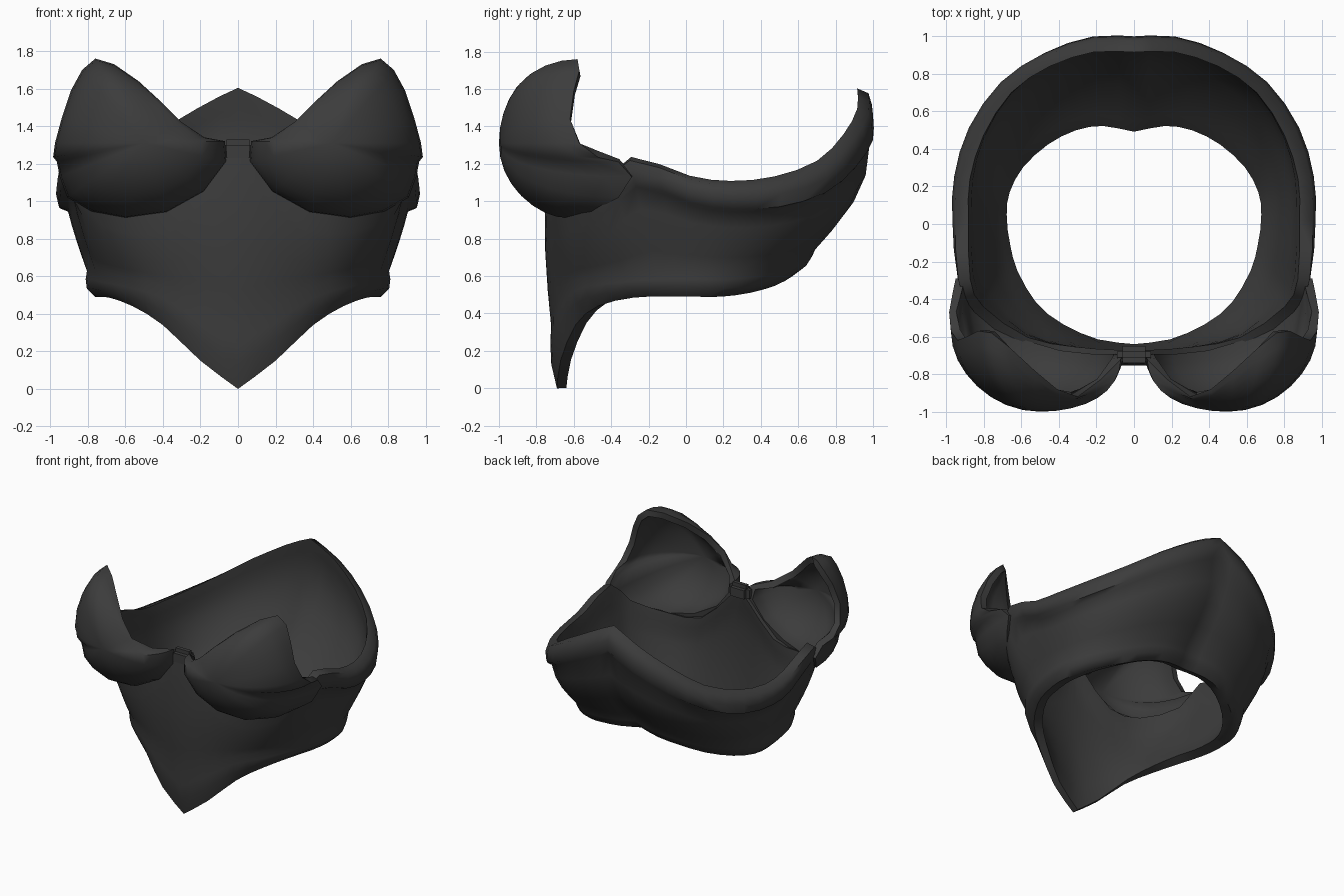
import bpy, bmesh, math
from mathutils import Vector

if "Cube" in bpy.data.objects:
    bpy.data.objects.remove(bpy.data.objects["Cube"])

leather = bpy.data.materials.new("dark_charcoal")
leather.diffuse_color = (0.045, 0.045, 0.045, 1)
leather.use_nodes = True
leather.node_tree.nodes["Principled BSDF"].inputs["Base Color"].default_value = leather.diffuse_color


def finish(name, bm, thickness=0.0):
    """Turn half a bmesh into a mirrored, smooth-shaded object."""
    mesh = bpy.data.meshes.new(name)
    bm.to_mesh(mesh)
    bm.free()
    mesh.materials.append(leather)
    ob = bpy.data.objects.new(name, mesh)
    bpy.context.collection.objects.link(ob)
    bpy.ops.object.select_all(action='DESELECT')
    bpy.context.view_layer.objects.active = ob
    ob.select_set(True)
    if thickness:
        mod = ob.modifiers.new("thickness", 'SOLIDIFY')
        mod.thickness = thickness
        mod.offset = -1
        bpy.ops.object.modifier_apply(modifier=mod.name)
    mod = ob.modifiers.new("mirror", 'MIRROR')
    mod.merge_threshold = 0.002
    bpy.ops.object.modifier_apply(modifier=mod.name)
    bpy.ops.object.shade_smooth_by_angle(angle=math.radians(60))
    return ob


def catmull(rows, steps):
    """Smooth rows of numbers with a Catmull-Rom spline."""
    pts = [rows[0]] + list(rows) + [rows[-1]]
    out = []
    for i in range(1, len(pts) - 2):
        for k in range(steps):
            t = k / steps
            out.append([0.5 * (2 * b + (c - a) * t + (2 * a - 5 * b + 4 * c - d) * t * t
                               + (3 * b - a - 3 * c + d) * t ** 3)
                        for a, b, c, d in zip(*pts[i - 1:i + 3])])
    return out + [list(rows[-1])]


# Bodice: hem xyz, top xyz, wall bow, hem roll height, top roll, hem roll, front to back
stations = [
    (0.00, -0.69, 0.00, 0.00, -0.73, 1.29, 0.04, 0.32, 0.00, 0.02),
    (0.20, -0.67, 0.15, 0.10, -0.73, 1.20, 0.04, 0.26, 0.00, 0.02),
    (0.40, -0.59, 0.34, 0.34, -0.71, 0.97, 0.03, 0.20, 0.00, 0.02),
    (0.56, -0.47, 0.44, 0.60, -0.65, 0.95, 0.03, 0.16, 0.00, 0.03),
    (0.68, -0.28, 0.485, 0.85, -0.47, 1.05, 0.02, 0.14, 0.00, 0.03),
    (0.735, -0.12, 0.49, 0.93, -0.30, 1.22, 0.01, 0.14, 0.02, 0.03),
    (0.76, 0.05, 0.49, 0.94, 0.02, 1.12, 0.01, 0.14, 0.04, 0.03),
    (0.74, 0.19, 0.49, 0.93, 0.25, 1.09, 0.02, 0.14, 0.04, 0.03),
    (0.66, 0.34, 0.51, 0.85, 0.50, 1.11, 0.05, 0.14, 0.04, 0.025),
    (0.51, 0.48, 0.55, 0.69, 0.74, 1.19, 0.08, 0.14, 0.03, 0.02),
    (0.34, 0.57, 0.60, 0.47, 0.89, 1.33, 0.11, 0.14, 0.02, 0.02),
    (0.17, 0.60, 0.63, 0.22, 0.97, 1.47, 0.13, 0.14, 0.02, 0.02),
    (0.00, 0.57, 0.65, 0.00, 0.97, 1.58, 0.14, 0.14, 0.02, 0.02),
]
cols = catmull(stations, 2)
mids = [(Vector(c[:3]) + Vector(c[3:6])) / 2 for c in cols]
bm = bmesh.new()
loops = []
for i, c in enumerate(cols):
    hem, top = Vector(c[:3]), Vector(c[3:6])
    bow, hem_h, roll, hem_roll = c[6:]
    if i == 0:
        out = Vector((0, -1, 0))
    elif i == len(cols) - 1:
        out = Vector((0, 1, 0))
    else:
        d = mids[i + 1] - mids[i - 1]
        out = Vector((d.y, -d.x, 0)).normalized()
    length = (top - hem).length
    up = (top - hem) / length
    out = (out - up * out.dot(up)).normalized()
    back = i / (len(cols) - 1)
    lip = 0.05 + 0.035 * min(1, back * 2)         # hem lip grows towards the back
    a, b = hem_h, length - 0.15
    wall = [a + (b - a) * k / 4 for k in range(1, 4)]
    section = [(0, -lip), (0, 0), (a * 0.4, hem_roll), (a * 0.75, hem_roll * 0.7), (a * 1.05, 0)]
    section += [(h, 0) for h in wall]
    section += [(b, 0), (b + 0.03, roll), (length - 0.05, roll), (length, roll * 0.3),
                (length, -0.06), (length - 0.08, -0.06), (b, -0.05)]
    section += [(h, -0.05) for h in reversed(wall)]
    section += [(a, -0.05), (a * 0.5, -0.5 * lip - 0.025)]
    loops.append([bm.verts.new(hem + up * h + out * (o + bow * math.sin(math.pi * (h / length) ** 1.3)))
                  for h, o in section])
for p, q in zip(loops, loops[1:]):
    n = len(p)
    for k in range(n):
        bm.faces.new((p[k], q[k], q[(k + 1) % n], p[(k + 1) % n]))
bmesh.ops.recalc_face_normals(bm, faces=bm.faces)
finish("bodice", bm)

# Cups: domes swelling from a pointed outline to the foremost point
outline = [
    (0.76, -0.58, 1.76), (0.66, -0.66, 1.73), (0.53, -0.78, 1.64), (0.41, -0.88, 1.53),
    (0.30, -0.92, 1.42), (0.18, -0.83, 1.34), (0.07, -0.72, 1.32), (0.06, -0.70, 1.21),
    (0.18, -0.70, 1.05), (0.38, -0.68, 0.94), (0.60, -0.62, 0.91), (0.78, -0.50, 0.945),
    (0.91, -0.36, 1.02), (0.95, -0.29, 1.13), (0.965, -0.36, 1.21), (0.985, -0.47, 1.235),
    (0.975, -0.57, 1.31), (0.94, -0.62, 1.44), (0.89, -0.60, 1.59), (0.83, -0.57, 1.70),
]
apex = Vector((0.50, -1.0, 1.31))
n = len(outline)
# Dome depths are evened out so the armhole dip stays near the edge
depth = [p[1] for p in outline]
for _ in range(4):
    depth = [(depth[k - 1] + 2 * depth[k] + depth[(k + 1) % n]) / 4 for k in range(n)]
bm = bmesh.new()
rings = []
for k in range(8):
    s = math.sin(math.pi / 2 * (1 - k / 8))
    co = math.sqrt(max(0, 1 - s * s))
    ring = []
    for (x, y, z), ys in zip(outline, depth):
        yd = ys + (y - ys) * s ** 5
        ring.append(bm.verts.new((apex.x + (x - apex.x) * s, yd + (apex.y - yd) * co,
                                  apex.z + (z - apex.z) * s)))
    rings.append(ring)
tip = bm.verts.new(apex)
for p, q in zip(rings, rings[1:]):
    for k in range(n):
        bm.faces.new((p[k], p[(k + 1) % n], q[(k + 1) % n], q[k]))
for k in range(n):
    bm.faces.new((rings[-1][k], rings[-1][(k + 1) % n], tip))
finish("cups", bm, 0.05)

# Small bridge joining the cups at the centre front
bm = bmesh.new()
bmesh.ops.create_cube(bm, size=1)
for v in bm.verts:
    v.co = (v.co.x * 0.18, -0.695 + v.co.y * 0.09, 1.265 + v.co.z * 0.13)
bmesh.ops.bevel(bm, geom=bm.edges[:], offset=0.03, segments=2, affect='EDGES')
bmesh.ops.bisect_plane(bm, geom=bm.verts[:] + bm.edges[:] + bm.faces[:], plane_co=(0, 0, 0),
                       plane_no=(1, 0, 0), clear_inner=True)
finish("centre_bridge", bm)
